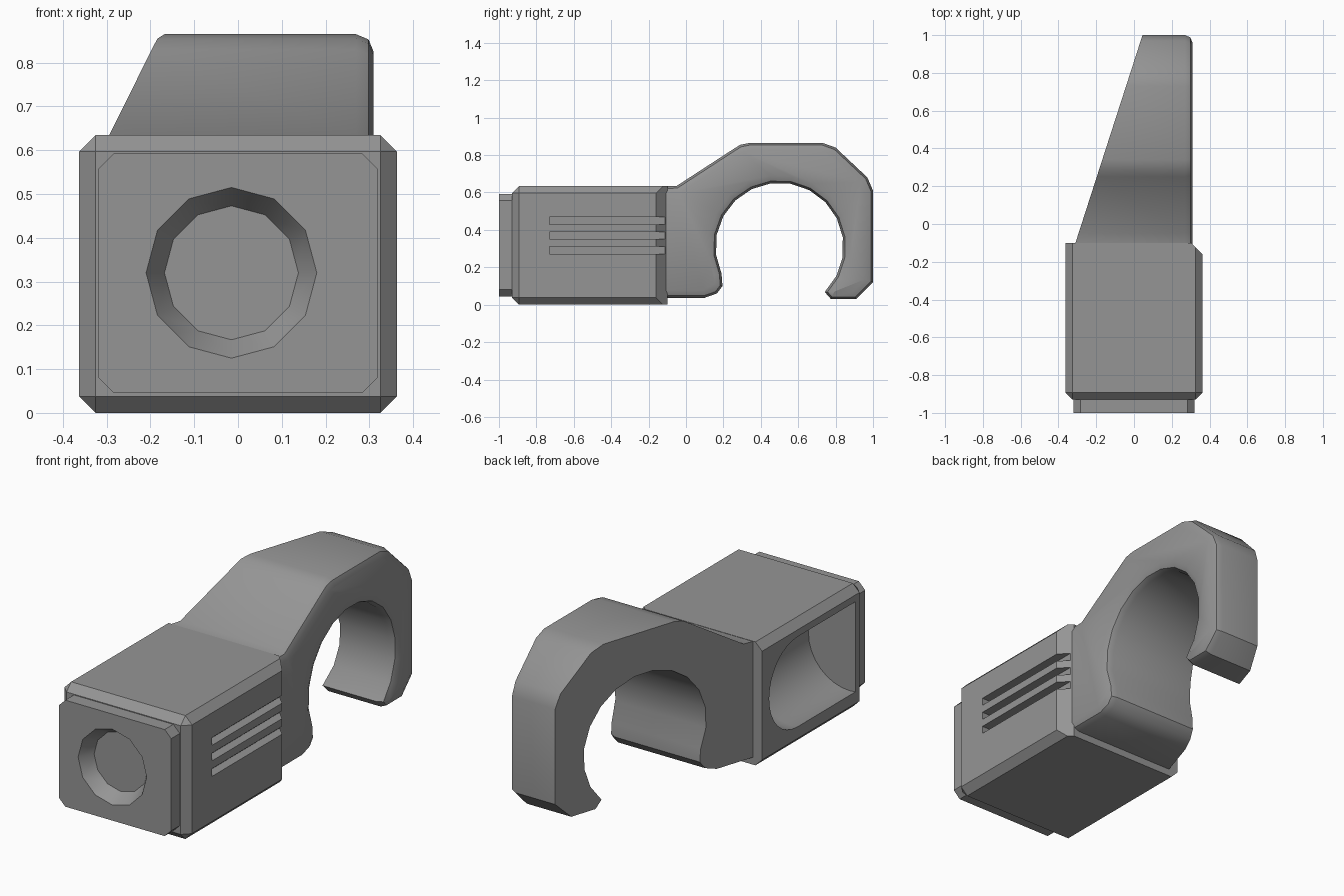
import bpy, bmesh
from math import pi, radians, cos, sin
from mathutils import Matrix, Vector

cube = bpy.data.objects.get("Cube")
if cube:
    bpy.data.objects.remove(cube, do_unlink=True)

grey = bpy.data.materials.new("matte_grey")
grey.use_nodes = True
colour = (0.3, 0.3, 0.3, 1)
grey.diffuse_color = colour
grey.node_tree.nodes["Principled BSDF"].inputs["Base Color"].default_value = colour


def finish(bm, name):
    bmesh.ops.recalc_face_normals(bm, faces=bm.faces)
    mesh = bpy.data.meshes.new(name)
    bm.to_mesh(mesh)
    bm.free()
    mesh.materials.append(grey)
    obj = bpy.data.objects.new(name, mesh)
    bpy.context.collection.objects.link(obj)
    return obj


def box(lo, hi):
    bm = bmesh.new()
    bmesh.ops.create_cube(bm, size=1)
    for v in bm.verts:
        v.co = [lo[i] + (v.co[i] + 0.5) * (hi[i] - lo[i]) for i in range(3)]
    return bm


def bevel(bm, edges, width, segments=1):
    bmesh.ops.bevel(bm, geom=edges, offset=width, offset_type='OFFSET',
                    segments=segments, profile=0.5, affect='EDGES', clamp_overlap=True)


def activate(obj):
    bpy.ops.object.select_all(action='DESELECT')
    obj.select_set(True)
    bpy.context.view_layer.objects.active = obj


def cut(obj, cutter):
    cutter.hide_render = True
    mod = obj.modifiers.new("cut", 'BOOLEAN')
    mod.operation = 'DIFFERENCE'
    mod.solver = 'EXACT'
    mod.object = cutter
    activate(obj)
    bpy.ops.object.modifier_apply(modifier=mod.name)
    bpy.data.objects.remove(cutter, do_unlink=True)


def smooth(obj, angle):
    activate(obj)
    bpy.ops.object.shade_smooth_by_angle(angle=radians(angle))


# Body: chamfered block with a wider chamfer on the rear left upright edge
bm = box((-0.363, -0.93, 0), (0.363, -0.1, 0.635))
rear = [e for e in bm.edges if all(v.co.x > 0 and v.co.y > -0.5 for v in e.verts)]
bevel(bm, rear, 0.06)
rest = [e for e in bm.edges if e.calc_face_angle() > 1
        and not all(v.co.y > -0.2 for v in e.verts)]
bevel(bm, rest, 0.038)
body = finish(bm, "body")

# Three vent slots in the left side
for z in (0.27, 0.35, 0.43):
    cut(body, finish(box((0.315, -0.73, z), (0.5, 0, z + 0.04)), "slot_cutter"))

# Trough with a rounded end in the right side
bm = bmesh.new()
bmesh.ops.create_uvsphere(bm, u_segments=32, v_segments=16, radius=0.235)
geom = bm.verts[:] + bm.edges[:] + bm.faces[:]
bmesh.ops.bisect_plane(bm, geom=geom, plane_co=(0, 0, 0), plane_no=(0, 0, 1),
                       clear_inner=True)
rim = [e for e in bm.edges if e.is_boundary]
ext = bmesh.ops.extrude_edge_only(bm, edges=rim)["geom"]
bmesh.ops.translate(bm, verts=[g for g in ext if isinstance(g, bmesh.types.BMVert)],
                    vec=(0, 0, -0.47))
bmesh.ops.holes_fill(bm, edges=[e for e in bm.edges if e.is_boundary], sides=0)
bmesh.ops.transform(bm, verts=bm.verts, matrix=Matrix.Translation((-0.33, -0.39, 0.33))
                    @ Matrix.Rotation(-pi / 2, 4, 'X'))
cut(body, finish(bm, "trough_cutter"))
smooth(body, 30)

# Front plate with clipped corners
bm = box((-0.32, -1, 0.045), (0.32, -0.9, 0.593))
bevel(bm, [e for e in bm.edges if abs(e.verts[0].co.y - e.verts[1].co.y) > 0.05], 0.037)
plate = finish(bm, "front_plate")

# Conical twelve-sided lens recess
bm = bmesh.new()
bmesh.ops.create_cone(bm, cap_ends=True, segments=12, radius1=0.207, radius2=0.147,
                      depth=0.1)
bmesh.ops.transform(bm, verts=bm.verts, matrix=Matrix.Translation((-0.015, -0.97, 0.32))
                    @ Matrix.Rotation(-pi / 2, 4, 'X'))
cut(plate, finish(bm, "lens_cutter"))
smooth(plate, 35)

# Hook: outer outline, then the bore arc back to the foot
START, CENTRE, BORE = -0.14, Vector((0.5, 0.31)), 0.342
outline = [(START, 0.632), (-0.05, 0.635), (0.25, 0.83), (0.29, 0.855), (0.34, 0.865),
           (0.73, 0.865), (0.80, 0.84), (0.97, 0.68), (1, 0.61), (1, 0.12),
           (0.91, 0.03), (0.775, 0.03)]
STEPS = 14
for i in range(STEPS + 1):
    a = radians(-45 + 250 * i / STEPS)
    outline.append((CENTRE.x + BORE * cos(a), CENTRE.y + BORE * sin(a)))
outline += [(0.195, 0.1), (0.165, 0.06), (0.1, 0.037), (START, 0.037)]


def slant(y):
    return -0.31 + 0.355 * (y + 0.1) / 1.1


bm = bmesh.new()
inner = [bm.verts.new((slant(y), y, z)) for y, z in outline]
outer = [bm.verts.new((0.31, y, z)) for y, z in outline]
bm.faces.new(inner)
bm.faces.new(outer[::-1])
for i in range(len(outline)):
    j = (i + 1) % len(outline)
    bm.faces.new((inner[j], inner[i], outer[i], outer[j]))
bmesh.ops.recalc_face_normals(bm, faces=bm.faces)


def cap_edges(side):
    group = set(side)
    return [e for e in bm.edges if set(e.verts) <= group
            and max(v.co.y for v in e.verts) > START + 0.01]


bevel(bm, cap_edges(outer), 0.052, 2)
hook = finish(bm, "hook")
smooth(hook, 35)
